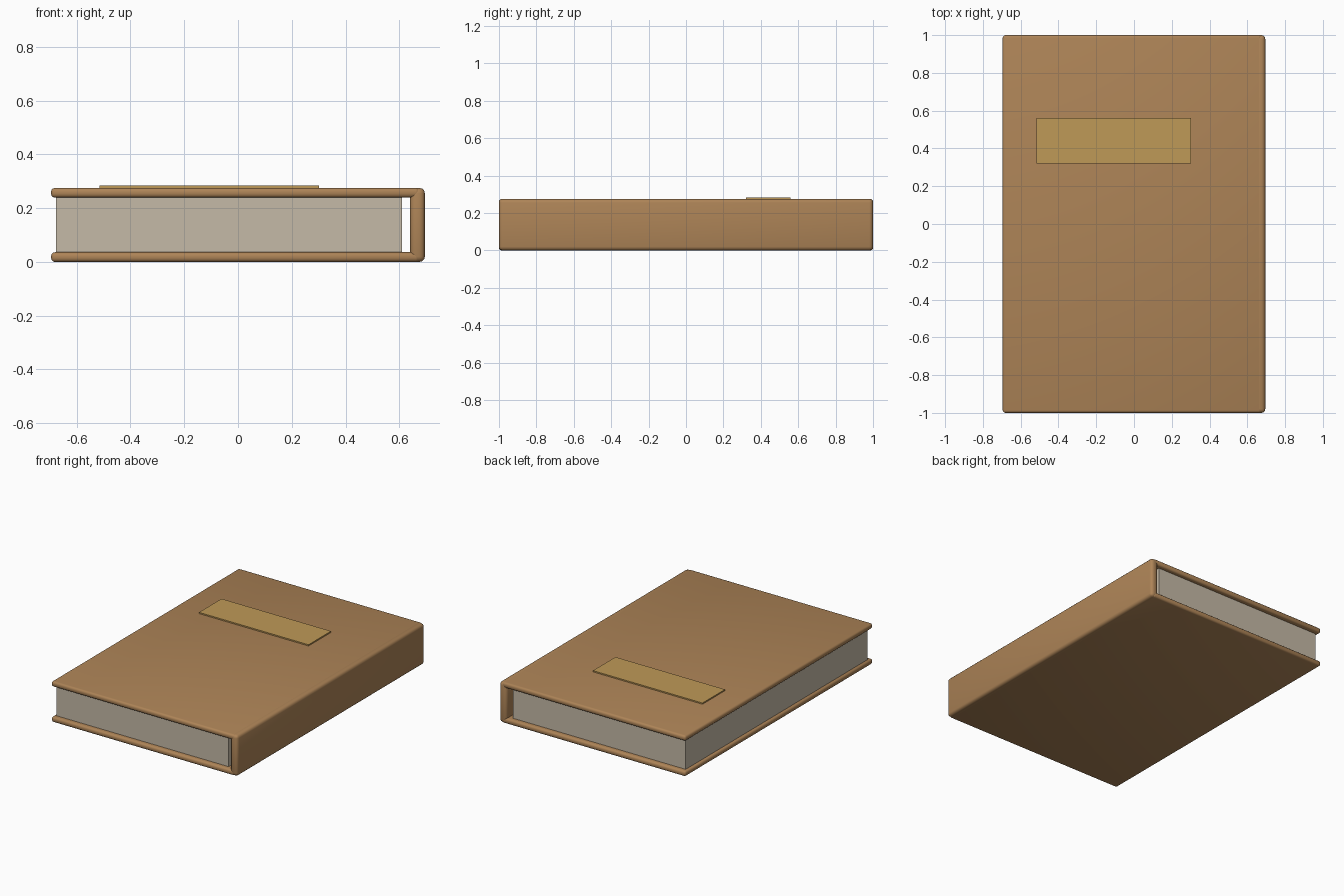
import bpy

if "Cube" in bpy.data.objects:
    bpy.data.objects.remove(bpy.data.objects["Cube"])


def material(name, rgb):
    m = bpy.data.materials.new(name)
    m.diffuse_color = (*rgb, 1)
    m.use_nodes = True
    m.node_tree.nodes["Principled BSDF"].inputs["Base Color"].default_value = m.diffuse_color
    return m


leather = material("brown_leather", (0.42, 0.23, 0.095))
paper = material("cream_paper", (0.56, 0.49, 0.385))
gold = material("dull_gold", (0.52, 0.32, 0.095))


def box(name, lo, hi, mat, bevel=0):
    """Box between two corners, optionally with rounded edges."""
    bpy.ops.mesh.primitive_cube_add(
        size=1, location=[(a + b) / 2 for a, b in zip(lo, hi)])
    ob = bpy.context.object
    ob.name = name
    ob.scale = [b - a for a, b in zip(lo, hi)]
    bpy.ops.object.transform_apply(location=False, rotation=False, scale=True)
    ob.data.materials.append(mat)
    if bevel:
        mod = ob.modifiers.new("rounded_edges", 'BEVEL')
        mod.width = bevel
        mod.segments = 3
        bpy.ops.object.modifier_apply(modifier=mod.name)
        bpy.ops.object.shade_smooth_by_angle()
    return ob


# Two cover boards joined by the spine
for name, z in (("back_cover", 0), ("front_cover", 0.239)):
    box(name, (-0.695, -1, z), (0.675, 1, z + 0.036), leather, 0.014)
box("spine", (0.64, -1, 0), (0.695, 1, 0.275), leather, 0.02)

# Page block, set in from the cover edges
box("pages", (-0.677, -0.97, 0.034), (0.61, 0.97, 0.241), paper)

# Thin title plate on the front cover
box("title_plate", (-0.515, 0.32, 0.274), (0.302, 0.56, 0.2835), gold)
